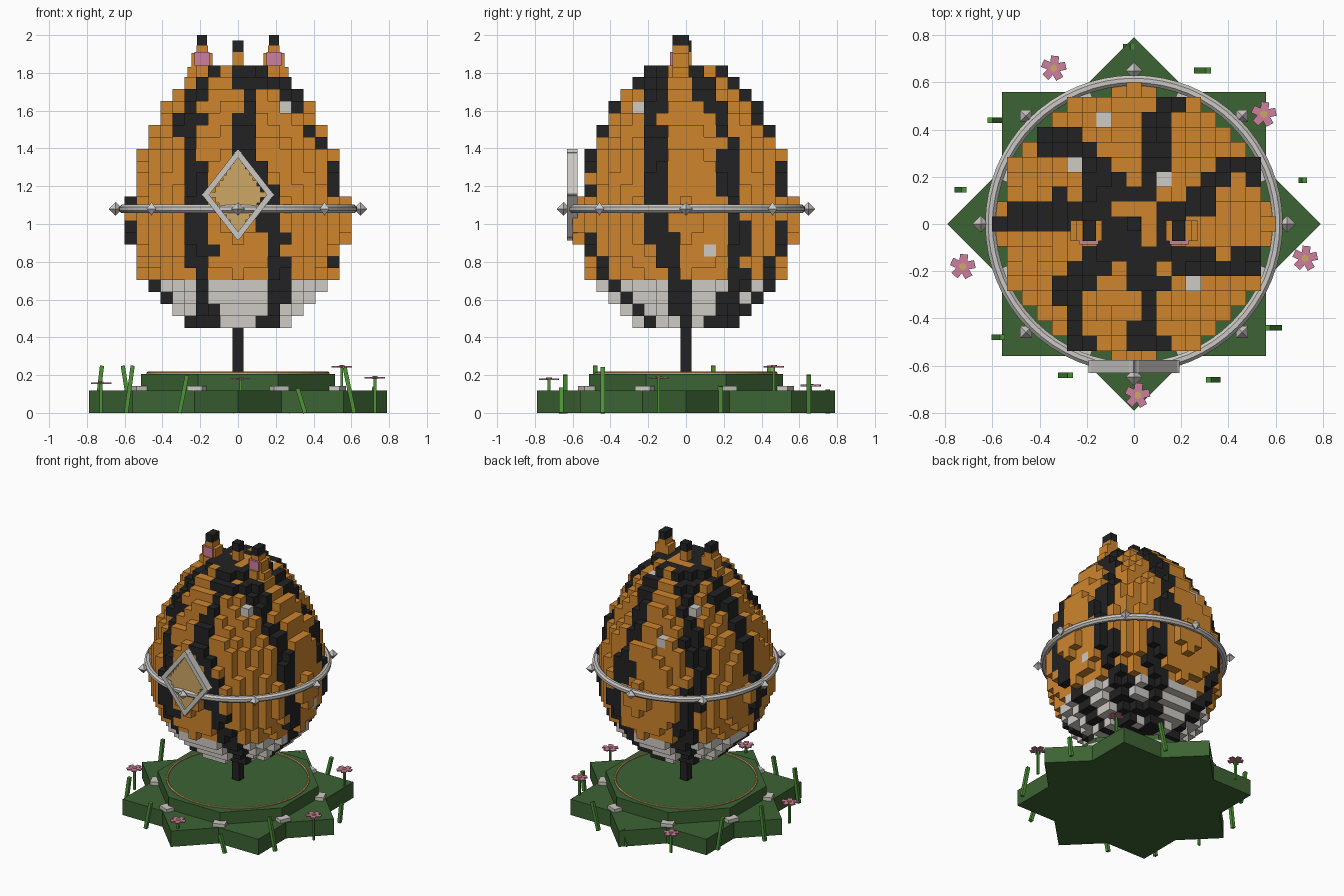
import bpy, bmesh, math
from mathutils import Vector, Matrix

if "Cube" in bpy.data.objects:
    bpy.data.objects.remove(bpy.data.objects["Cube"])

V, Z0 = 0.0632, 0.45          # block size, underside of the egg


def material(name, rgb):
    m = bpy.data.materials.new(name)
    m.diffuse_color = (*rgb, 1)
    m.use_nodes = True
    m.node_tree.nodes["Principled BSDF"].inputs["Base Color"].default_value = m.diffuse_color
    return m


ORANGE = material("orange", (0.62, 0.235, 0.027))
BLACK = material("black", (0.016, 0.016, 0.016))
WHITE = material("white", (0.62, 0.59, 0.55))
SILVER = material("silver", (0.60, 0.58, 0.55))
GREEN = material("moss_green", (0.046, 0.125, 0.033))
GRASS = material("grass_green", (0.075, 0.29, 0.04))
PINK = material("pink", (0.62, 0.21, 0.34))
GOLD = material("gold", (0.62, 0.39, 0.13))


def finish(name, bm, *mats, smooth=False):
    me = bpy.data.meshes.new(name)
    bmesh.ops.recalc_face_normals(bm, faces=bm.faces)
    for f in bm.faces:
        f.smooth = smooth
    bm.to_mesh(me)
    bm.free()
    for m in mats:
        me.materials.append(m)
    ob = bpy.data.objects.new(name, me)
    bpy.context.collection.objects.link(ob)
    return ob


def add_box(bm, center, size, rot=None):
    mat = Matrix.Translation(center) @ (rot or Matrix()) @ Matrix.Diagonal((*size, 1))
    bmesh.ops.create_cube(bm, size=1, matrix=mat)


def box(name, center, size, mat):
    bm = bmesh.new()
    add_box(bm, center, size)
    return finish(name, bm, mat)


def prism(bm, pts, z0, z1):
    f = bm.faces.new([bm.verts.new((x, y, z0)) for x, y in pts])
    up = bmesh.ops.extrude_face_region(bm, geom=[f])["geom"]
    bmesh.ops.translate(bm, vec=(0, 0, z1 - z0),
                        verts=[g for g in up if isinstance(g, bmesh.types.BMVert)])


def torus(name, R, r, z, seg, sides, mat):
    bm = bmesh.new()
    ring = [[bm.verts.new(((R + r * math.cos(b)) * math.cos(a),
                           (R + r * math.cos(b)) * math.sin(a), z + r * math.sin(b)))
             for b in [math.tau * (j + .5) / sides for j in range(sides)]]
            for a in [math.tau * i / seg for i in range(seg)]]
    for i in range(seg):
        for j in range(sides):
            n, k = (i + 1) % seg, (j + 1) % sides
            bm.faces.new((ring[i][j], ring[n][j], ring[n][k], ring[i][k]))
    return finish(name, bm, mat)


# Block egg: radius of each layer, in blocks
RADII = [4.3, 5.4, 6.5, 7.3, 8.0, 8.4, 8.8, 9.0, 9.2, 9.2, 9.0,
         8.8, 8.6, 8.4, 8.1, 7.7, 7.2, 6.7, 6.1, 5.4, 4.5, 3.5]
# Stripe paths: angle in degrees at these layers
LEVELS = [0, 3, 6, 9, 12, 15, 18, 21]
STRIPES = [[40, 38, 31, 28, 25, 31, 26, 12],
           [80, 68, 64, 70, 76, 77, 76, 70],
           [130, 122, 124, 130, 138, 132, 128, 128],
           [186, 190, 184, 180, 175, 177, 170, 166],
           [236, 244, 248, 248, 244, 238, 224, 226],
           [312, 301, 294, 287, 285, 272, 278, 285],
           [358, 355, 348, 344, 343, 341, 330, 318]]
SPOTS = {(4, -4, 18), (8, 2, 6), (-2, 7, 15), (-4, 4, 18), (2, 3, 20)}


def block_colour(i, j, k):
    if (i, j, k) in SPOTS:
        return 2
    r, a = math.hypot(i, j), math.degrees(math.atan2(j, i))
    s = min(k // 3, len(LEVELS) - 2)
    t = (k - LEVELS[s]) / 3
    for n, path in enumerate(STRIPES):
        d = (a - path[s] * (1 - t) - path[s + 1] * t + 180) % 360 - 180
        if abs(math.radians(d)) * r < 1.0 + 0.25 * math.sin(1.1 * k + 2 * n) and r > 1.5:
            return 1
    if k == 21 and i in (-1, 0) and j in (0, -1):
        return 1
    return 2 if k < 4 else 0


def filled(i, j, k):
    return 0 <= k < len(RADII) and i * i + j * j <= RADII[k] ** 2


bm = bmesh.new()
DIRS = [Vector(d) for d in ((1, 0, 0), (-1, 0, 0), (0, 1, 0), (0, -1, 0), (0, 0, 1), (0, 0, -1))]
for k in range(len(RADII)):
    for i in range(-9, 10):
        for j in range(-9, 10):
            if not filled(i, j, k):
                continue
            c = Vector((i * V, j * V, Z0 + (k + .5) * V))
            for d in DIRS:
                if filled(i + int(d.x), j + int(d.y), k + int(d.z)):
                    continue
                u = Vector((d.y, d.z, d.x))
                w = d.cross(u)
                f = bm.faces.new([bm.verts.new(c + (d + u * p + w * q) * V / 2)
                                  for p, q in ((-1, -1), (1, -1), (1, 1), (-1, 1))])
                f.material_index = block_colour(i, j, k)
bmesh.ops.remove_doubles(bm, verts=bm.verts, dist=1e-5)
finish("egg_blocks", bm, ORANGE, BLACK, WHITE)

# Top knob and supporting post
box("knob_base", (0, 0, 1.87), (.058, .058, .08), ORANGE)
box("knob_tip", (0, 0, 1.94), (.058, .058, .062), BLACK)
box("post", (0, 0, .33), (.058, .058, .26), BLACK)

# Stepped ears
for side, s in (("left", -1), ("right", 1)):
    bm = bmesh.new()
    for half, z0, z1 in ((.078, 1.75, 1.83), (.055, 1.83, 1.905), (.03, 1.905, 1.945)):
        add_box(bm, (s * .19, -.028, (z0 + z1) / 2), (half * 2, .086, z1 - z0))
    finish(side + "_ear", bm, ORANGE)
    box(side + "_ear_tip", (s * .19, -.028, 1.972), (.054, .088, .056), BLACK)
    box(side + "_ear_inner", (s * .19, -.077, 1.875), (.08, .018, .07), PINK)

# Belt with studs
torus("belt", .608, .024, 1.08, 64, 8, SILVER)
bm = bmesh.new()
for n in range(8):
    a = n * math.pi / 4
    bmesh.ops.create_uvsphere(bm, u_segments=4, v_segments=2, radius=.036,
                              matrix=Matrix.Translation((.648 * math.cos(a), .648 * math.sin(a), 1.08))
                              @ Matrix.Rotation(a, 4, 'Z'))
finish("belt_studs", bm, SILVER)

# Diamond badge: four bars and a stepped plate
CZ = 1.155
bm = bmesh.new()
corners = [Vector((.172, -.603, CZ)), Vector((0, -.603, CZ + .22)),
           Vector((-.172, -.603, CZ)), Vector((0, -.603, CZ - .22))]
for n in range(4):
    a, b = corners[n], corners[(n + 1) % 4]
    d = b - a
    add_box(bm, (a + b) / 2, (d.length + .03, .055, .03),
            Matrix.Rotation(-math.atan2(d.z, d.x), 4, 'Y'))
finish("badge_frame", bm, SILVER)
bm = bmesh.new()
for n in range(-6, 7):
    half = .15 * (1 - abs(n) / 7.2)
    half = max(.02, round(half / .02) * .02)
    add_box(bm, (0, -.603, CZ + n * .03), (half * 2, .026, .03))
finish("badge_plate", bm, GOLD)

# Star base, raised tier, gold inlay ring
bm = bmesh.new()
star = [((.79 if n % 2 == 0 else .605) * math.cos(n * math.pi / 8),
         (.79 if n % 2 == 0 else .605) * math.sin(n * math.pi / 8)) for n in range(16)]
prism(bm, star, 0, .118)
finish("star_base", bm, GREEN)
bm = bmesh.new()
prism(bm, [(.555 * math.cos((n + .5) * math.pi / 4), .555 * math.sin((n + .5) * math.pi / 4))
           for n in range(8)], .118, .207)
finish("raised_tier", bm, GREEN)
torus("inlay_ring", .478, .008, .21, 64, 6, GOLD)

# Stones in the inner corners of the star
bm = bmesh.new()
for n in range(8):
    a = (n + .5) * math.pi / 4
    add_box(bm, (.57 * math.cos(a), .57 * math.sin(a), .128), (.06, .085, .03),
            Matrix.Rotation(a, 4, 'Z'))
finish("stones", bm, WHITE)

# Grass blades: x, y, height, sideways lean
bm = bmesh.new()
for x, y, h, lean in ((-.735, .145, .25, .03), (-.59, .44, .25, -.04), (-.29, -.64, .2, .04),
                      (.335, -.66, .13, -.04), (.59, -.44, .24, -.05), (.29, .65, .2, .05),
                      (.715, .185, .14, .015), (-.575, -.48, .25, .035), (-.02, .75, .12, .03)):
    ang = math.atan2(lean, h)
    add_box(bm, (x, y, h / 2), (.022, .024, math.hypot(h, lean)), Matrix.Rotation(ang, 4, 'Y'))
finish("grass_blades", bm, GRASS)

# Flowers: stem, five petals, centre
stems, petals, hearts = bmesh.new(), bmesh.new(), bmesh.new()
for x, y, z in ((-.34, .66, .145), (.55, .465, .245), (.725, -.145, .185),
                (-.725, -.18, .158), (.015, -.725, .178)):
    add_box(stems, (x, y, z / 2), (.014, .014, z))
    for n in range(5):
        a = n * math.tau / 5 + .2
        add_box(petals, (x + .031 * math.cos(a), y + .031 * math.sin(a), z), (.042, .034, .008),
                Matrix.Rotation(a, 4, 'Z'))
    bmesh.ops.create_cone(hearts, cap_ends=True, segments=6, radius1=.016, radius2=.016, depth=.014,
                          matrix=Matrix.Translation((x, y, z + .002)))
finish("flower_stems", stems, GRASS)
finish("flower_petals", petals, PINK)
finish("flower_centres", hearts, GOLD)
